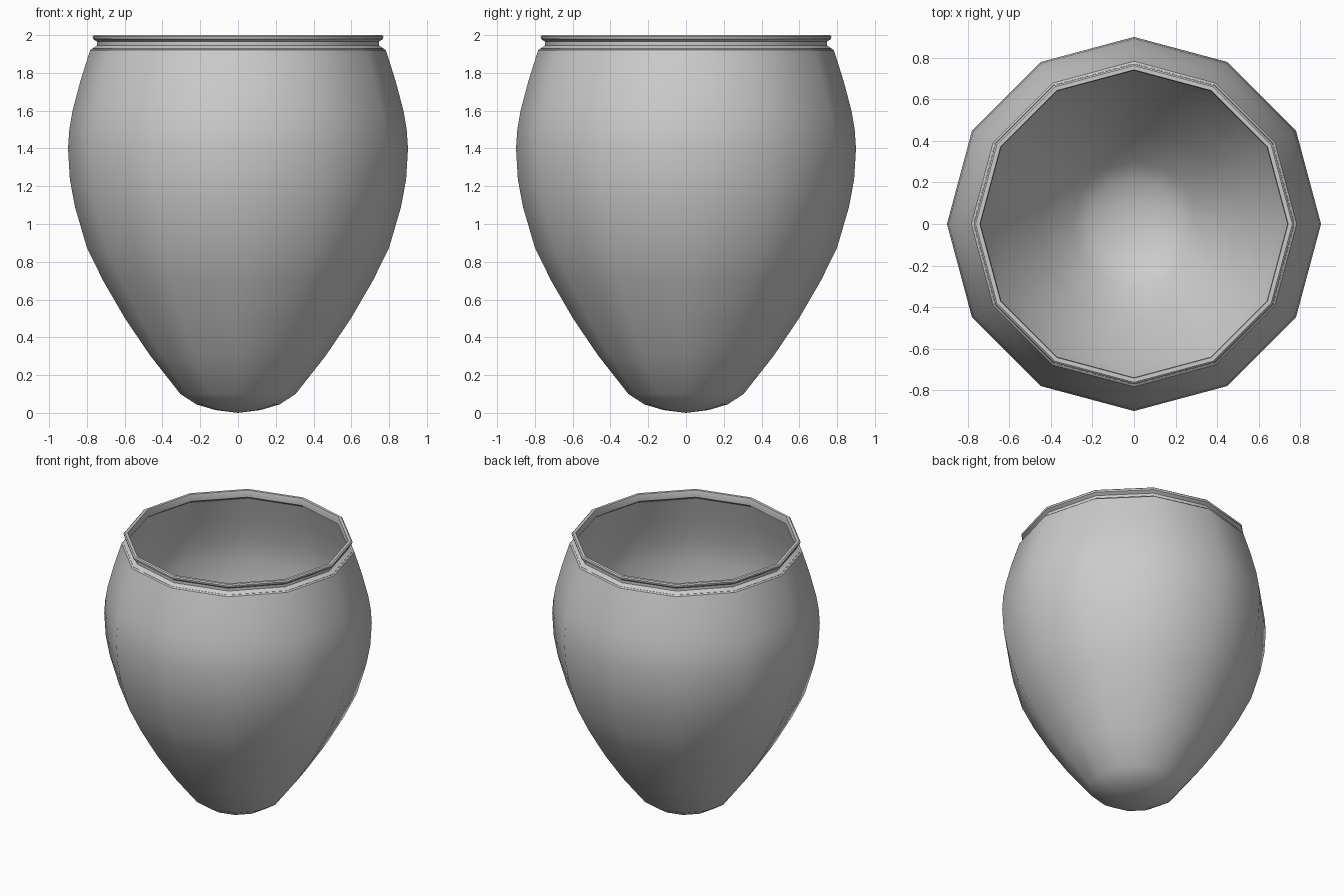
import bpy, bmesh, math

cube = bpy.data.objects.get("Cube")
if cube:
    bpy.data.objects.remove(cube, do_unlink=True)

SIDES = 12

clay = bpy.data.materials.new("plain_grey")
clay.use_nodes = True
grey = (0.6, 0.6, 0.6, 1)
clay.diffuse_color = grey
clay.node_tree.nodes["Principled BSDF"].inputs["Base Color"].default_value = grey

# Half profiles as (radius, height), running upwards
body = [(0, 0), (0.12, 0.015), (0.22, 0.045), (0.305, 0.1), (0.466, 0.305),
        (0.598, 0.5), (0.714, 0.7), (0.8, 0.875), (0.863, 1.09), (0.89, 1.235),
        (0.9, 1.4), (0.893, 1.5), (0.876, 1.6), (0.835, 1.755), (0.783, 1.92)]
rim = [(0.746, 1.945), (0.746, 1.965), (0.768, 1.98), (0.77, 1.993),
       (0.762, 2), (0.742, 2), (0.738, 1.985), (0.738, 1.95)]

# Thin wall: the inside follows the outside closely
inside = [(r * 0.987, z + 0.008) for r, z in reversed(body)]


def lathe(name, profile):
    """Turn a profile around z; points on the axis become single poles."""
    bm = bmesh.new()
    rings = []
    for r, z in profile:
        count = SIDES if r > 0 else 1
        rings.append([bm.verts.new((r * math.cos(math.tau * i / SIDES),
                                    r * math.sin(math.tau * i / SIDES), z))
                      for i in range(count)])
    for low, high in zip(rings, rings[1:]):
        for i in range(SIDES):
            j = (i + 1) % SIDES
            corners = [low[i % len(low)], low[j % len(low)],
                       high[j % len(high)], high[i % len(high)]]
            bm.faces.new(list(dict.fromkeys(corners)))
    bmesh.ops.recalc_face_normals(bm, faces=bm.faces)
    mesh = bpy.data.meshes.new(name)
    bm.to_mesh(mesh)
    bm.free()
    mesh.materials.append(clay)
    obj = bpy.data.objects.new(name, mesh)
    bpy.context.collection.objects.link(obj)
    return obj


# Pot with rolled rim and hollow interior
pot = lathe("pot", body + rim + inside)
bpy.ops.object.select_all(action="DESELECT")
pot.select_set(True)
bpy.context.view_layer.objects.active = pot
bpy.ops.object.shade_smooth_by_angle(angle=math.radians(35))
